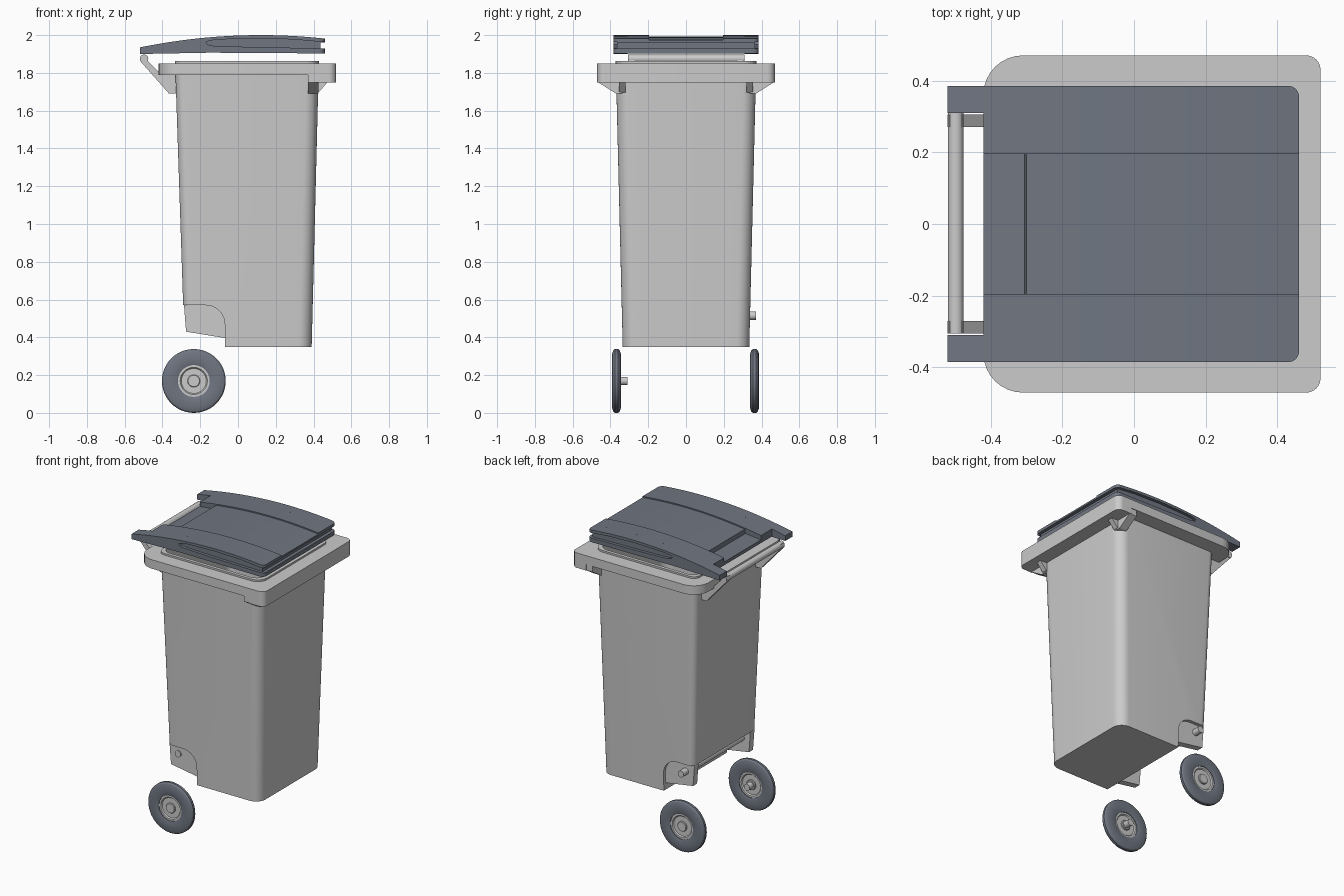
import bpy, bmesh, math

if "Cube" in bpy.data.objects:
    bpy.data.objects.remove(bpy.data.objects["Cube"])

dark = bpy.data.materials.new("dark_plastic")
dark.diffuse_color = (0.16, 0.18, 0.22, 1)
dark.use_nodes = True
dark.node_tree.nodes["Principled BSDF"].inputs["Base Color"].default_value = dark.diffuse_color


def make(name, verts, faces, mat=None):
    bm = bmesh.new()
    vs = [bm.verts.new(v) for v in verts]
    for f in faces:
        bm.faces.new([vs[i] for i in f])
    bmesh.ops.recalc_face_normals(bm, faces=bm.faces[:])
    me = bpy.data.meshes.new(name)
    bm.to_mesh(me)
    bm.free()
    ob = bpy.data.objects.new(name, me)
    bpy.context.collection.objects.link(ob)
    if mat:
        me.materials.append(mat)
    return ob


def loft(name, rings, mat=None, closed=False):
    n, m = len(rings[0]), len(rings)
    verts = [v for r in rings for v in r]
    faces = [(a * n + i, a * n + (i + 1) % n, (a + 1) % m * n + (i + 1) % n, (a + 1) % m * n + i)
             for a in range(m if closed else m - 1) for i in range(n)]
    if not closed:
        faces += [tuple(range(n)), tuple(range((m - 1) * n, m * n))]
    return make(name, verts, faces, mat)


def prism(name, pts, axis, a, b, mat=None):
    put = {"x": lambda u, v, t: (t, u, v), "y": lambda u, v, t: (u, t, v),
           "z": lambda u, v, t: (u, v, t)}[axis]
    return loft(name, [[put(u, v, t) for u, v in pts] for t in (a, b)], mat)


def rrect(x0, x1, hy, rb, rf, n=8):
    out = []
    for cx, cy, r, s in ((x1 - rf, hy - rf, rf, 0), (x0 + rb, hy - rb, rb, 90),
                         (x0 + rb, rb - hy, rb, 180), (x1 - rf, rf - hy, rf, 270)):
        for i in range(n + 1):
            a = math.radians(s + 90 * i / n)
            out.append((cx + r * math.cos(a), cy + r * math.sin(a)))
    return out


def lathe_y(name, prof, centre, mat=None, n=48, closed=False):
    cx, cz = centre
    rings = [[(cx + r * math.cos(math.tau * i / n), y, cz + r * math.sin(math.tau * i / n))
              for i in range(n)] for r, y in prof]
    return loft(name, rings, mat, closed)


def activate(ob):
    bpy.ops.object.select_all(action="DESELECT")
    ob.select_set(True)
    bpy.context.view_layer.objects.active = ob


def boolean(ob, cutter, op="DIFFERENCE"):
    activate(ob)
    m = ob.modifiers.new("cut", "BOOLEAN")
    m.operation, m.object, m.solver = op, cutter, "EXACT"
    bpy.ops.object.modifier_apply(modifier=m.name)


def smooth(ob, deg=30):
    activate(ob)
    bpy.ops.object.shade_smooth_by_angle(angle=math.radians(deg))


def remove(*obs):
    for o in obs:
        bpy.data.objects.remove(o, do_unlink=True)


# Tapered tub with the wheel notch at the lower back
def tub(name, inset, z0, z1):
    rings = []
    for z in (z0, z1):
        t = (z - 0.35) / 1.5
        sec = rrect(-0.283 - 0.05 * t + inset, 0.39 + 0.038 * t - inset,
                    0.335 + 0.037 * t - inset, 0.045, 0.07)
        rings.append([(x, y, z) for x, y in sec])
    return loft(name, rings)


def notch(name, d):
    arc = [(-0.17 + (0.1 + d) * math.cos(a), 0.47 + (0.1 + d) * math.sin(a))
           for a in (math.pi / 2 * i / 8 for i in range(9))]
    return prism(name, [(-0.6, 0.2), (-0.07 + d, 0.2)] + arc + [(-0.6, 0.57 + d)], "y", -1, 1)


body = tub("bin_body", 0, 0.35, 1.862)
cavity = tub("cavity_cutter", 0.022, 0.372, 1.95)
n1, n2 = notch("notch_cutter", 0), notch("inner_notch_cutter", 0.022)
boolean(body, n1)
boolean(cavity, n2)
boolean(body, cavity)

# Top rim and deeper front lip
rim_shape = rrect(-0.42, 0.52, 0.47, 0.11, 0.04)
rim = prism("top_rim", rim_shape, "z", 1.79, 1.85)
boolean(rim, cavity)
lip = prism("front_lip", rrect(-0.42, 0.52, 0.47, 0.11, 0.04), "z", 1.75, 1.791)
lip_box = prism("lip_cutter", [(-1, -1), (0.415, -1), (0.415, 1), (-1, 1)], "z", 1, 1.9)
boolean(lip, lip_box)
remove(n1, n2, cavity, lip_box)
for o in (body, rim, lip):
    smooth(o)

# Parts mirrored on both sides: rim gussets, handle arms, axle brackets
for s, side in ((1, "back"), (-1, "front")):
    prism("rim_gusset_" + side, [(s * 0.34, 1.69), (s * 0.37, 1.69), (s * 0.465, 1.75),
                                 (s * 0.465, 1.8), (s * 0.34, 1.8)], "x", 0.37, 0.425)
    prism("lip_gusset_" + side, [(0.4, 1.69), (0.43, 1.7), (0.475, 1.752), (0.4, 1.752)],
          "y", s * 0.32, s * 0.355)
    prism("handle_arm_" + side, [(-0.32, 1.69), (-0.365, 1.69), (-0.52, 1.865), (-0.515, 1.89),
                                 (-0.48, 1.89), (-0.475, 1.86), (-0.415, 1.8), (-0.32, 1.8)],
          "y", s * 0.27, s * 0.305)
    prism("axle_bracket_" + side, [(-0.286, 0.572), (-0.275, 0.43), (-0.06, 0.395),
                                   (-0.06, 0.572)], "y", s * 0.275, s * 0.318)

# Handle bar and axle
smooth(lathe_y("handle_bar", [(0.022, -0.306), (0.022, 0.31)], (-0.497, 1.875), n=24))
smooth(lathe_y("axle", [(0.022, -0.325), (0.022, 0.37)], (-0.22, 0.515), n=24))

# Wheels
C = (-0.234, 0.169)
for y0, side in ((-0.368, "front"), (0.363, "back")):
    tyre = [(0.084, -0.018), (0.095, -0.022), (0.145, -0.023), (0.162, -0.017), (0.169, -0.008),
            (0.169, 0.008), (0.162, 0.017), (0.145, 0.023), (0.095, 0.022), (0.084, 0.018)]
    smooth(lathe_y("tyre_" + side, [(r, y + y0) for r, y in tyre], C, dark, closed=True))
    hub = [(0.03, 0.018), (0.033, 0.014), (0.033, 0.007), (0.066, 0.007), (0.072, 0.014), (0.085, 0.014)]
    prof = [(r, y0 - y) for r, y in hub] + [(r, y0 + y) for r, y in reversed(hub)]
    smooth(lathe_y("wheel_hub_" + side, prof, C))
smooth(lathe_y("wheel_peg", [(0.022, -0.37), (0.022, -0.31)], C, n=24))


# Lid: strips side by side, each with its own side profile
def top(x0, x1, drop=0.0, n=20):
    xs = [x0 + (x1 - x0) * i / n for i in range(n + 1)]
    return [(x, 2 - 0.159 * (x - 0.12) ** 2 - drop) for x in xs]


nose = [(0.46, 1.962), (0.438, 1.962), (0.438, 1.93), (0.46, 1.93), (0.46, 1.903)]
grip = [(0.46, 1.962), (0.3, 1.977), (0.1, 1.983), (-0.1, 1.977), (-0.15, 1.971), (-0.17, 1.963),
        (-0.16, 1.95), (-0.13, 1.943), (0.1, 1.936), (0.46, 1.93), (0.46, 1.903)]
under = [(-0.15, 1.907)]
slot = [(-0.42, 1.925), (-0.305, 1.937)]
parts = [prism("lid", slot + top(-0.3, 0.46, 0.008) + nose + under + [(-0.42, 1.903)],
               "y", -0.195, 0.195, dark)]
lid_outline = prism("lid_cutter", rrect(-0.7, 0.46, 0.385, 0.03, 0.03), "z", 1.8, 2.1)
for s in (1, -1):
    parts.append(prism("lid_strip", top(-0.42, 0.46) + nose + under + [(-0.42, 1.903)],
                       "y", s * 0.195, s * 0.31, dark))
    for prof, a, b in ((nose, 0.31, 0.365), (grip, 0.365, 0.385)):
        p = prism("lid_side", top(-0.52, 0.46) + prof + under + [(-0.52, 1.9)],
                  "y", s * a, s * b, dark)
        boolean(p, lid_outline, "INTERSECT")
        parts.append(p)
remove(lid_outline)
activate(parts[0])
for p in parts:
    p.select_set(True)
bpy.ops.object.join()
smooth(parts[0], 25)
